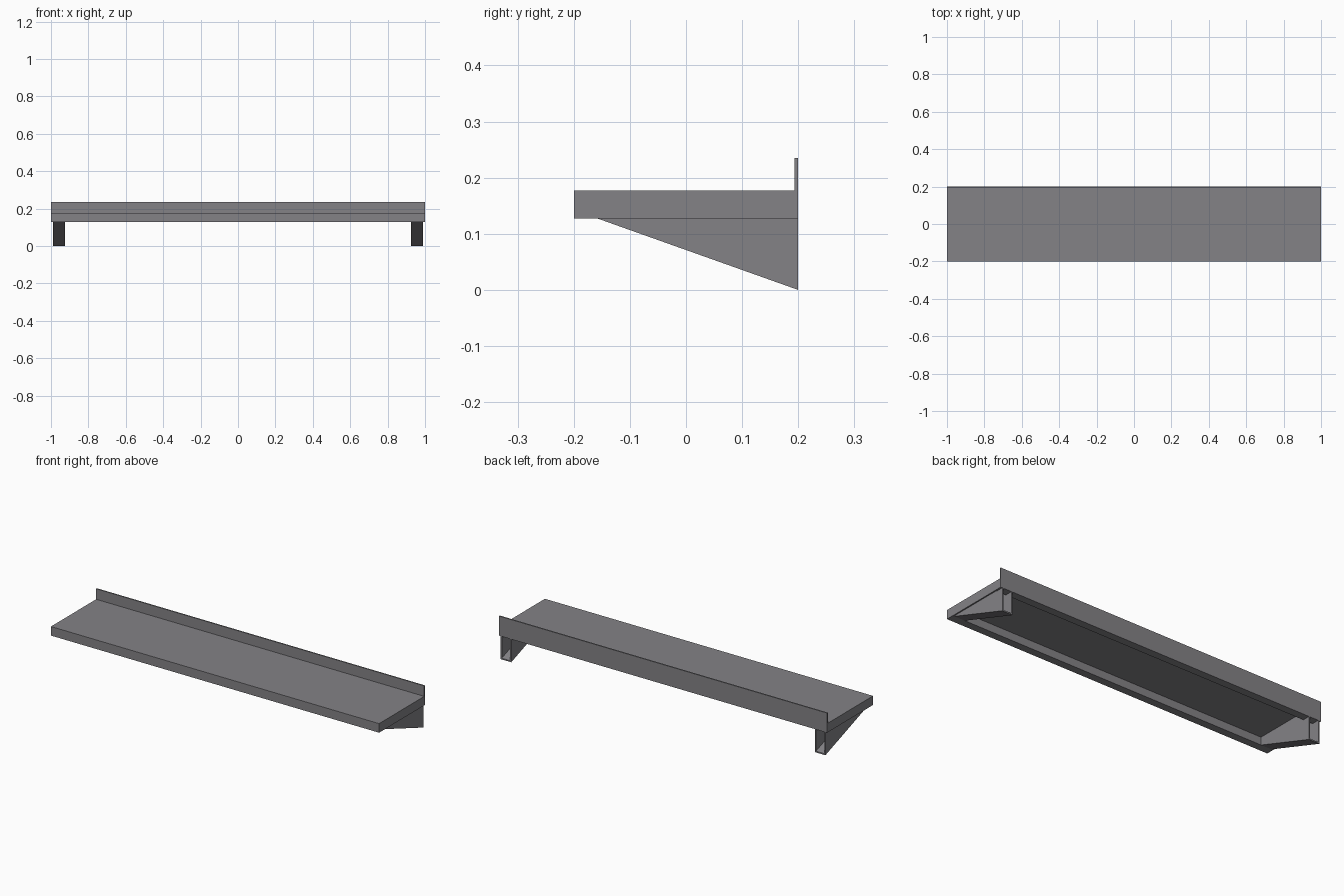
import bpy
import bmesh

cube = bpy.data.objects.get("Cube")
if cube:
    bpy.data.objects.remove(cube, do_unlink=True)

# Single painted steel colour
steel = bpy.data.materials.new("grey_steel")
steel.use_nodes = True
GREY = (0.23, 0.225, 0.24, 1.0)
steel.diffuse_color = GREY
steel.node_tree.nodes["Principled BSDF"].inputs["Base Color"].default_value = GREY

SHEET = 0.007          # sheet thickness
DEPTH = 0.2            # half depth
BOTTOM, TOP = 0.127, 0.177
HEM = 0.043            # width of folded front and rear edges
UNDER = TOP - SHEET


def extrude_profile(name, profile, x0, x1):
    """Prism with a (y, z) outline running from x0 to x1."""
    bm = bmesh.new()
    face = bm.faces.new([bm.verts.new((x0, y, z)) for y, z in profile])
    moved = bmesh.ops.extrude_face_region(bm, geom=[face])["geom"]
    verts = [v for v in moved if isinstance(v, bmesh.types.BMVert)]
    bmesh.ops.translate(bm, verts=verts, vec=(x1 - x0, 0, 0))
    bmesh.ops.recalc_face_normals(bm, faces=bm.faces[:])
    mesh = bpy.data.meshes.new(name)
    bm.to_mesh(mesh)
    bm.free()
    mesh.materials.append(steel)
    obj = bpy.data.objects.new(name, mesh)
    bpy.context.collection.objects.link(obj)
    return obj


# Shelf: tray section with folded front, folded rear and upstand
inner = DEPTH - HEM
extrude_profile("shelf_tray", [
    (-DEPTH, BOTTOM), (-inner, BOTTOM), (-inner, UNDER), (inner, UNDER),
    (inner, BOTTOM), (DEPTH, BOTTOM), (DEPTH, 0.235), (DEPTH - SHEET, 0.235),
    (DEPTH - SHEET, TOP), (-DEPTH, TOP)], -1, 1)

# Wedge bracket: two side cheeks joined by a sloping web, open at the rear
cheek = [(-inner, BOTTOM), (DEPTH, 0), (DEPTH, BOTTOM), (inner, BOTTOM),
         (inner, UNDER), (-inner, UNDER)]
web = [(-inner, BOTTOM), (DEPTH, 0), (DEPTH, SHEET), (-inner, BOTTOM + SHEET)]
OUTER, INNER = 0.99, 0.925

for side, s in (("left", 1), ("right", -1)):
    # End flange closing the tray
    extrude_profile(side + "_end_flange", [
        (-inner, BOTTOM), (inner, BOTTOM), (inner, UNDER), (-inner, UNDER)],
        s * (1 - SHEET), s)
    extrude_profile(side + "_bracket_outer_cheek", cheek, s * (OUTER - SHEET), s * OUTER)
    extrude_profile(side + "_bracket_inner_cheek", cheek, s * INNER, s * (INNER + SHEET))
    extrude_profile(side + "_bracket_web", web, s * (INNER + SHEET), s * (OUTER - SHEET))
